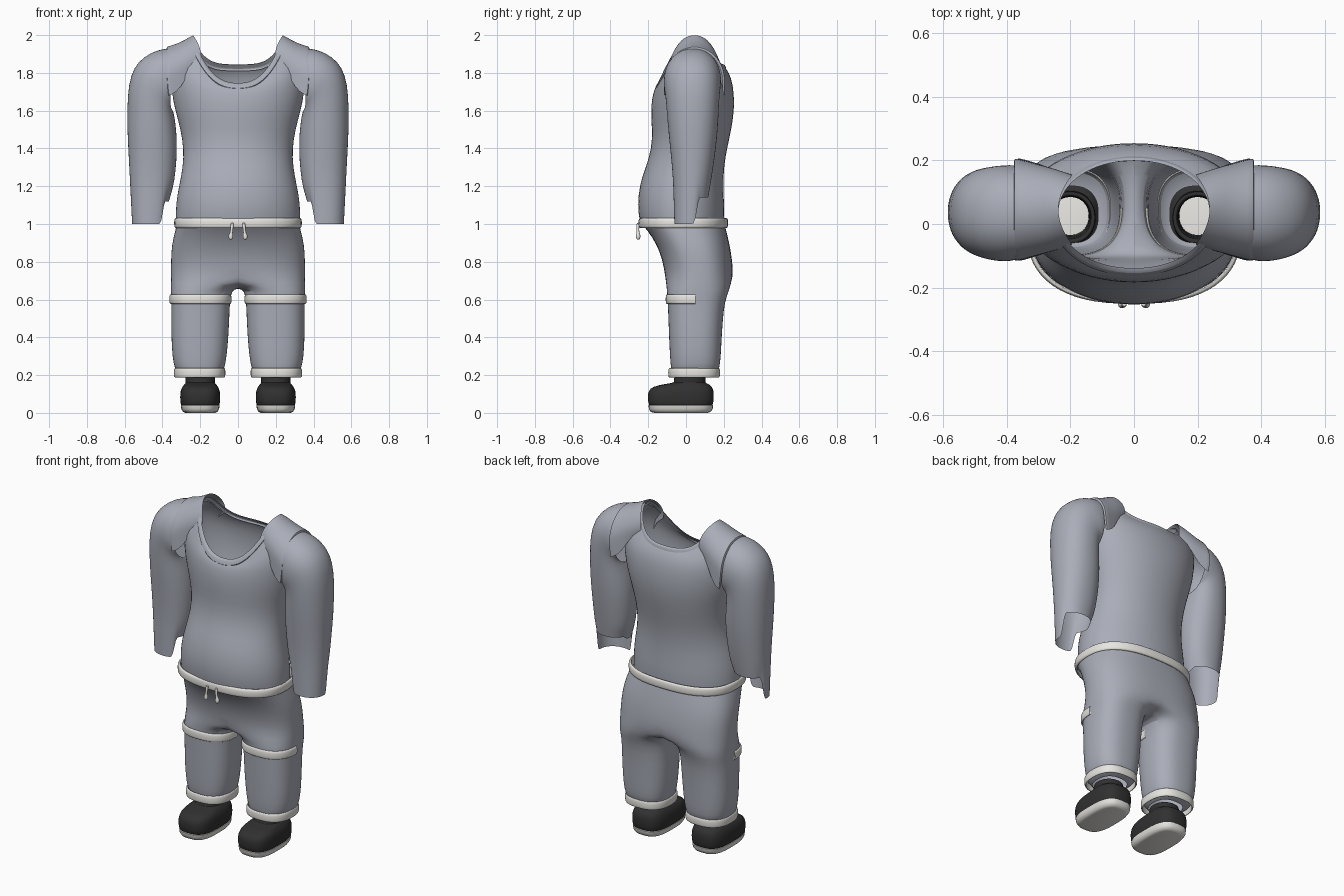
import bpy, bmesh
from math import sin, cos, pi, copysign
from mathutils import Vector

cube = bpy.data.objects.get("Cube")
if cube:
    bpy.data.objects.remove(cube)


def material(name, rgb):
    m = bpy.data.materials.new(name)
    m.use_nodes = True
    m.diffuse_color = (*rgb, 1)
    m.node_tree.nodes["Principled BSDF"].inputs["Base Color"].default_value = (*rgb, 1)
    return m


fabric = material("blue grey fabric", (0.40, 0.42, 0.48))
trim = material("off white trim", (0.80, 0.79, 0.75))
black = material("black shoe", (0.03, 0.03, 0.03))
SEG = 32


def power(v, n):
    return copysign(abs(v) ** (2 / n), v)


def ring(cx, rx, yf, yb, z, zs=None, zb=None, n=2.2, arc=None):
    """Level outline from the front centre round; zs and zb lift its sides and back."""
    zs = z if zs is None else zs
    zb = z if zb is None else zb
    a0, a1 = arc or (0, 2 * pi)
    pts = []
    for i in range(SEG + bool(arc)):
        a = a0 + (a1 - a0) * i / SEG
        base, p = (z, 2.5) if cos(a) > 0 else (zb, 4)
        pts.append(Vector((cx + rx * power(sin(a), n),
                           (yf + yb) / 2 - (yb - yf) / 2 * power(cos(a), n),
                           base + (zs - base) * abs(sin(a)) ** p)))
    return pts


def tilted_ring(xi, zi, xo, zo, yf, yb):
    """Outline whose inner point (xi, zi) and outer point (xo, zo) set its slope."""
    pts = ring((xi + xo) / 2, (xo - xi) / 2, yf, yb, 0)
    for i, p in enumerate(pts):
        u = power(sin(2 * pi * i / SEG), 2.2)
        p.z = (zi + zo) / 2 + (zo - zi) / 2 * u
    return pts


def loft(bm, rows, wrap=True, loop=False, cap=False):
    vs = [[bm.verts.new(p) for p in r] for r in rows]
    pairs = list(zip(vs, vs[1:])) + ([(vs[-1], vs[0])] if loop else [])
    for lo, hi in pairs:
        k = len(lo)
        for i in range(k if wrap else k - 1):
            j = (i + 1) % k
            bm.faces.new((lo[i], lo[j], hi[j], hi[i]))
    if cap:
        bm.faces.new(vs[0])
        bm.faces.new(vs[-1])


def finish(name, bm, mat, subdiv=1):
    bmesh.ops.remove_doubles(bm, verts=bm.verts, dist=0.0005)
    bmesh.ops.recalc_face_normals(bm, faces=bm.faces)
    me = bpy.data.meshes.new(name)
    bm.to_mesh(me)
    bm.free()
    ob = bpy.data.objects.new(name, me)
    bpy.context.collection.objects.link(ob)
    me.materials.append(mat)
    if subdiv:
        mod = ob.modifiers.new("Smooth", 'SUBSURF')
        mod.levels = mod.render_levels = subdiv


def part(name, rows, mat, subdiv=1, side=1, **kw):
    bm = bmesh.new()
    loft(bm, [[Vector((p.x * side, p.y, p.z)) for p in r] for r in rows], **kw)
    finish(name, bm, mat, subdiv)


def band(cx, rx, yf, yb, z, t, h, arc=None):
    """Rows of a band padded outwards by t, with half height h."""
    rows = []
    for k in range(12):
        a = 2 * pi * k / 12
        o = t * max(power(cos(a), 3), -.2)
        rows.append(ring(cx, rx + o, yf - o, yb + o, z + h * power(sin(a), 3), n=2.5, arc=arc))
    return rows


# Shirt body, open at the neck
shirt = [(.33, -.24, .20, .99), (.332, -.255, .205, 1.06), (.325, -.255, .20, 1.15),
         (.302, -.235, .198, 1.25), (.288, -.195, .208, 1.35), (.295, -.178, .23, 1.45),
         (.318, -.185, .25, 1.55), (.345, -.185, .258, 1.64),
         (.365, -.175, .25, 1.69, 1.80, 1.74), (.345, -.165, .23, 1.72, 1.92, 1.80),
         (.24, -.14, .20, 1.74, 1.99, 1.84)]
part("shirt_body", [ring(0, *s, n=2.08) for s in shirt], fabric)

# Neckline binding
binding = [(.24, -.14, .20, 1.745, 1.99, 1.845), (.25, -.156, .21, 1.742, 1.985, 1.84),
           (.262, -.168, .216, 1.712, 1.965, 1.815), (.255, -.158, .21, 1.71, 1.96, 1.81)]
part("neck_binding", [ring(0, *b, n=2.08) for b in binding], fabric)

# Waistband
part("waistband", band(0, .327, -.24, .212, 1.005, .013, .027), trim, loop=True)

# Trousers: the seat splits into two legs along the crotch
seat = [(.325, -.235, .205, 1.0), (.335, -.20, .215, .96), (.352, -.155, .232, .89),
        (.356, -.125, .245, .81), (.357, -.112, .252, .73)]
legs = [(.195, .162, -.102, .23, .65), (.198, .155, -.097, .205, .59), (.20, .154, -.093, .194, .48),
        (.203, .149, -.088, .187, .35), (.204, .139, -.083, .182, .26), (.203, .122, -.075, .17, .205),
        (.20, .088, -.06, .12, .195)]
bm = bmesh.new()
seat_rows = [ring(0, *s, n=2.5) for s in seat]
loft(bm, seat_rows)
half = SEG // 2
front, back = seat_rows[-1][0], seat_rows[-1][half]
crotch = seat_rows[-1][:half + 1]
for i in range(1, half):
    p = back.lerp(front, i / half)
    p.z -= .07 * sin(pi * i / half) ** 0.6
    crotch.append(p)
for s in (1, -1):
    rows = [crotch] + [ring(*g, n=2.5) for g in legs]
    loft(bm, [[Vector((p.x * s, p.y, p.z)) for p in r] for r in rows])
finish("trousers", bm, fabric)

# Sleeve rows from the upright shoulder seam round and down to the elbow
sleeve = [(.355, 1.60, .368, 1.93, -.11, .182), (.35, 1.60, .43, 1.922, -.118, .187),
          (.345, 1.60, .50, 1.885, -.118, .184), (.34, 1.585, .552, 1.83, -.112, .18),
          (.335, 1.56, .58, 1.74, -.106, .176), (.328, 1.51, .587, 1.62, -.10, .172),
          (.322, 1.43, .586, 1.48, -.09, .165), (.325, 1.33, .578, 1.34, -.077, .15),
          (.337, 1.22, .572, 1.22, -.068, .132)]
# Yoke rows: x, top z, half depth, centre z
yoke = [(.238, 2.0, .11, 1.875), (.265, 1.985, .128, 1.85), (.31, 1.96, .145, 1.80),
        (.36, 1.944, .159, 1.765), (.378, 1.94, .163, 1.76), (.378, 1.925, .148, 1.76)]

for name, s in (("left", 1), ("right", -1)):
    # Sleeve with a torn hem, long at the outer front
    rows = [tilted_ring(*r) for r in sleeve]
    hem = ring(.463, .098, -.062, .118, 1.0)
    for p in hem:
        if p.y > .065:
            p.z = 1.14
        elif p.x < .40:
            p.z = 1.12
    rows += [[a.lerp(b, .5) for a, b in zip(rows[-1], hem)], hem]
    part(name + "_sleeve", rows, fabric, side=s)

    # Shoulder yoke lapping over the sleeve, its neck edge curling inwards
    rows = []
    for x, top, depth, zc in yoke:
        curl = .045 if x < .25 else .02 if x < .3 else 0
        arch = [Vector((x - curl * cos(pi * k / 16) ** 2, .045 - depth * cos(pi * k / 16),
                        zc + (top - zc) * sin(pi * k / 16))) for k in range(17)]
        drop = Vector((-.01, 0, -.08)) if x > .3 else Vector((.01, 0, -.03))
        rows.append([arch[0] + drop] + arch + [arch[-1] + drop])
    part(name + "_shoulder_yoke", rows, fabric, side=s, wrap=False)

    # Knee band on the front half, and full ankle cuff
    part(name + "_knee_band", band(.199, .156, -.099, .20, .602, .009, .026, (-pi / 2, pi / 2)),
         trim, side=s, wrap=False, loop=True)
    part(name + "_ankle_cuff", band(.203, .128, -.086, .172, .212, .009, .026), trim, side=s, loop=True)

    # Shoe upper, then its open ankle collar and lining
    upper = [(.098, -.19, .135, .034), (.105, -.201, .146, .05), (.107, -.203, .148, .085),
             (.105, -.20, .147, .115), (.095, -.18, .139, .14), (.08, -.10, .115, .155)]
    collar = [(.076, -.062, .102, .16), (.08, -.064, .104, .172), (.08, -.064, .104, .195),
              (.064, -.045, .087, .198), (.06, -.04, .085, .15), (.058, -.035, .085, .05)]
    part(name + "_shoe", [ring(.2, *u, n=3) for u in upper] + [ring(.2, *c, n=2.1) for c in collar],
         black, side=s)

    # Sole
    sole = [(.078, -.168, .113, 0), (.091, -.186, .13, .005), (.10, -.196, .141, .02),
            (.103, -.199, .144, .04), (.09, -.18, .128, .046)]
    part(name + "_sole", [ring(.2, *u, n=3) for u in sole], trim, 0, side=s, cap=True)

    # Drawstring with a bead at its end
    cord = [(.03, .010, -.262, -.242, 1.01), (.032, .008, -.264, -.248, .98),
            (.036, .008, -.262, -.246, .95), (.038, .014, -.266, -.240, .942),
            (.038, .014, -.266, -.240, .925), (.038, .006, -.26, -.248, .916)]
    part(name + "_drawstring", [ring(*c, n=2)[::4] for c in cord], trim, side=s, cap=True)

# Smooth shading with kept edges
bpy.ops.object.select_all(action='DESELECT')
for ob in bpy.context.collection.objects:
    if ob.type == 'MESH':
        ob.select_set(True)
        bpy.context.view_layer.objects.active = ob
bpy.ops.object.shade_smooth_by_angle(angle=0.8)
